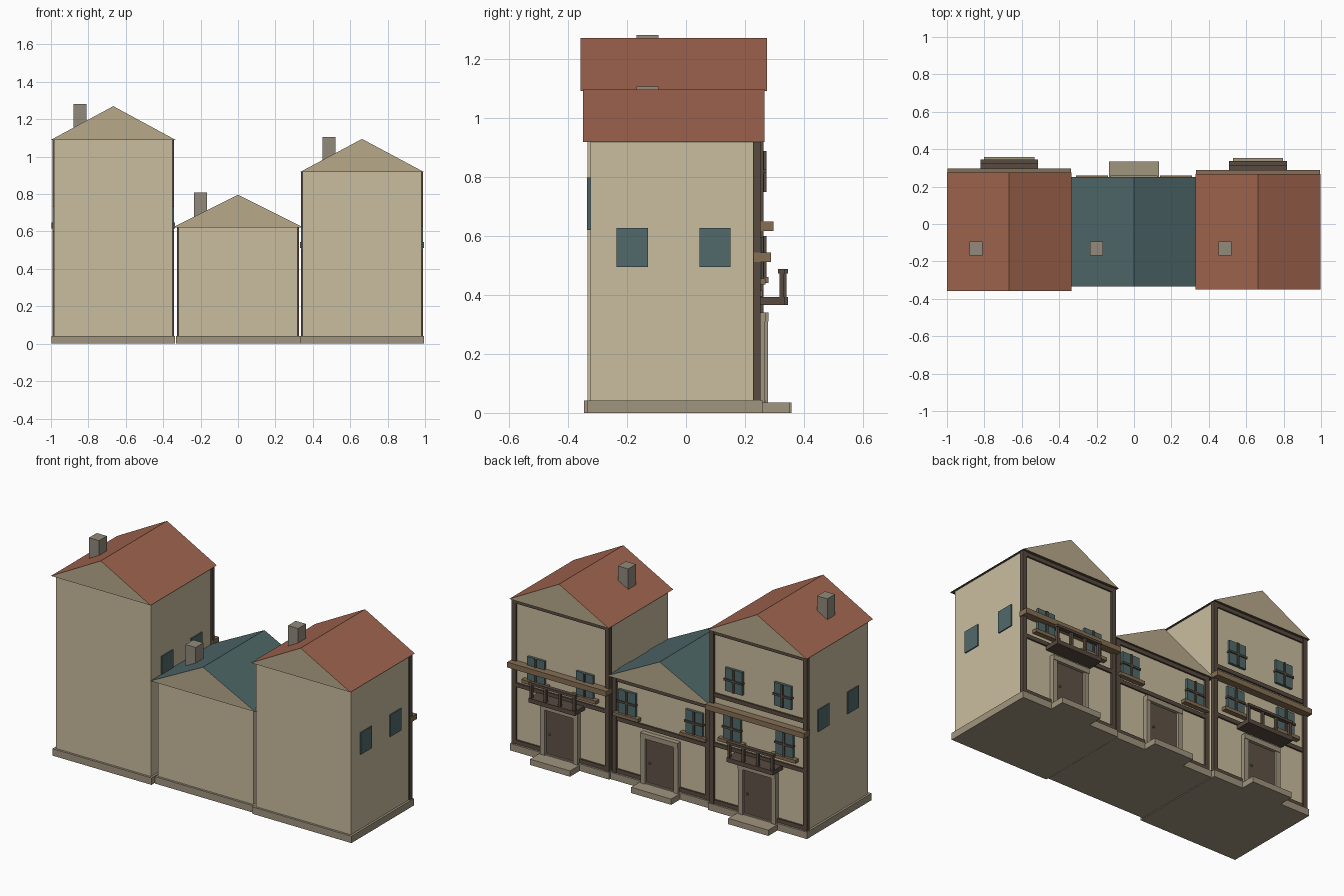
import bpy, bmesh

if "Cube" in bpy.data.objects:
    bpy.data.objects.remove(bpy.data.objects["Cube"])

def mat(name, r, g, b):
    m = bpy.data.materials.new(name)
    m.diffuse_color = tuple((c / 255) ** 2.2 for c in (r, g, b)) + (1,)
    m.use_nodes = True
    m.node_tree.nodes["Principled BSDF"].inputs["Base Color"].default_value = m.diffuse_color
    return m

PLASTER = mat("plaster", 200, 188, 157)
GABLE = mat("gable_plaster", 182, 168, 137)
STONE = mat("stone", 158, 147, 126)
CHIM = mat("chimney_stone", 145, 137, 123)
RED = mat("terracotta_tile", 158, 100, 79)
TEAL = mat("slate_tile", 78, 102, 103)
GLASS = mat("glass", 82, 105, 107)
TIMBER = mat("dark_timber", 88, 76, 66)
DOOR = mat("door_wood", 96, 83, 72)
BEAM = mat("light_timber", 132, 110, 84)

def finish(name, bm, *mats):
    me = bpy.data.meshes.new(name)
    bm.to_mesh(me)
    bm.free()
    for m in mats:
        me.materials.append(m)
    ob = bpy.data.objects.new(name, me)
    bpy.context.collection.objects.link(ob)
    return ob

def box(name, x, y, z, m):
    """Box from (min, max) ranges on each axis."""
    bm = bmesh.new()
    bmesh.ops.create_cube(bm, size=1)
    for v in bm.verts:
        v.co = [r[0] if c < 0 else r[1] for c, r in zip(v.co, (x, y, z))]
    return finish(name, bm, m)

def cbox(name, cx, w, y, z, m):
    return box(name, (cx - w / 2, cx + w / 2), y, z, m)

def gable_roof(name, cx, half, y, z, m):
    """Triangular prism: tiled slopes, plaster ends."""
    bm = bmesh.new()
    tri = [bm.verts.new(p) for p in ((cx - half, y[0], z[0]), (cx + half, y[0], z[0]), (cx, y[0], z[1]))]
    f = bm.faces.new(tri)
    ext = bmesh.ops.extrude_face_region(bm, geom=[f], use_keep_orig=True)
    for v in ext["geom"]:
        if isinstance(v, bmesh.types.BMVert):
            v.co.y = y[1]
    bmesh.ops.recalc_face_normals(bm, faces=bm.faces)
    for f in bm.faces:
        f.material_index = 1 if abs(f.normal.y) > .9 else (2 if f.normal.z < -.5 else 0)
    return finish(name, bm, m, GABLE, TIMBER)

def window(tag, cx, cz, yf, sill):
    w, h = .115, .14
    cbox(tag + "_pane", cx, w, (yf - .01, yf + .015), (cz - h / 2, cz + h / 2), GLASS)
    cbox(tag + "_mullion", cx, .012, (yf, yf + .022), (cz - h / 2, cz + h / 2), TIMBER)
    cbox(tag + "_crossbar", cx, w + .01, (yf, yf + .022), (cz - .006, cz + .006), TIMBER)
    if sill:
        cbox(tag + "_sill", cx, .17, (yf - .01, yf + .03), (cz - h / 2 - .02, cz - h / 2), BEAM)

def house(tag, cx, eave, peak, yb, yf, roof_y, roof_half, roof_m, step_y, rows, rails, chim_x):
    half = .318
    # main body, plinth, roof and chimney
    cbox(tag + "_walls", cx, 2 * half, (yb, yf), (.02, eave), PLASTER)
    cbox(tag + "_plinth", cx, .662, (yb - .013, yf + .02), (0, .042), STONE)
    gable_roof(tag + "_roof", cx, roof_half, roof_y, (eave, peak), roof_m)
    box(tag + "_chimney", (chim_x - .034, chim_x + .034), (-.168, -.094),
        (eave + .03, peak + .011), CHIM)
    # timber framing of the facade
    for s, n in ((-1, "left"), (1, "right")):
        cbox(f"{tag}_{n}_post", cx + s * (half - .006), .028, (yf - .013, yf + .013), (.042, eave), TIMBER)
    for i, z in enumerate(rails + [.055, eave - .013]):
        cbox(f"{tag}_rail_{i}", cx, 2 * half, (yf - .01, yf + .01), (z - .012, z + .012), TIMBER)
    # doorway and step
    cbox(tag + "_door", cx, .19, (yf - .01, yf + .012), (.03, .31), DOOR)
    for s in (-1, 1):
        cbox(tag + "_door_jamb", cx + s * .11, .03, (yf - .01, yf + .027), (.03, .31), STONE)
    cbox(tag + "_door_lintel", cx, .25, (yf - .01, yf + .03), (.31, .34), STONE)
    cbox(tag + "_door_step", cx, .268, (yf, step_y), (0, .035), STONE)
    bm = bmesh.new()
    bmesh.ops.create_icosphere(bm, subdivisions=1, radius=.008)
    bmesh.ops.translate(bm, verts=bm.verts, vec=(cx + .07, yf + .017, .165))
    finish(tag + "_door_knob", bm, BEAM)
    # facade windows
    for i, (z, dx, sill) in enumerate(rows):
        for s in (-1, 1):
            window(f"{tag}_window_{i}", cx + s * dx, z, yf, sill)

def side_windows(tag, cx, cz):
    for s in (-1, 1):
        x = cx + s * .318
        for y in (-.182, .098):
            box(tag + "_side_window", (x - .007, x + .007), (y - .053, y + .053),
                (cz - .066, cz + .066), GLASS)

def balcony(tag, cx, yf, yo, beam_z, beam_y):
    # slab with a front railing, and the projecting storey beam above
    cbox(tag + "_balcony_slab", cx, .31, (yf, yo), (.366, .392), TIMBER)
    cbox(tag + "_balcony_handrail", cx, .31, (yo - .024, yo), (.473, .488), TIMBER)
    for i in range(4):
        cbox(tag + "_baluster", cx + (i - 1.5) * .096, .016, (yo - .02, yo - .004), (.39, .475), TIMBER)
    cbox(tag + "_storey_beam", cx, .662, (beam_y - .058, beam_y), (beam_z - .016, beam_z + .016), BEAM)

# tall house, low middle house, medium house
house("tall", -.667, 1.09, 1.27, -.333, .25, (-.358, .275), .333, RED, .358,
      [(.53, .175, True), (.818, .163, False)], [.4, .7], -.845)
house("middle", 0, .62, .797, -.308, .23, (-.335, .252), .352, TEAL, .333,
      [(.485, .225, True)], [.37], -.2)
house("medium", .663, .917, 1.095, -.323, .24, (-.349, .266), .333, RED, .352,
      [(.525, .163, True)], [.4], .486)
side_windows("tall", -.667, .667)
side_windows("medium", .663, .561)
balcony("tall", -.667, .25, .345, .633, .297)
balcony("medium", .663, .24, .336, .528, .288)
